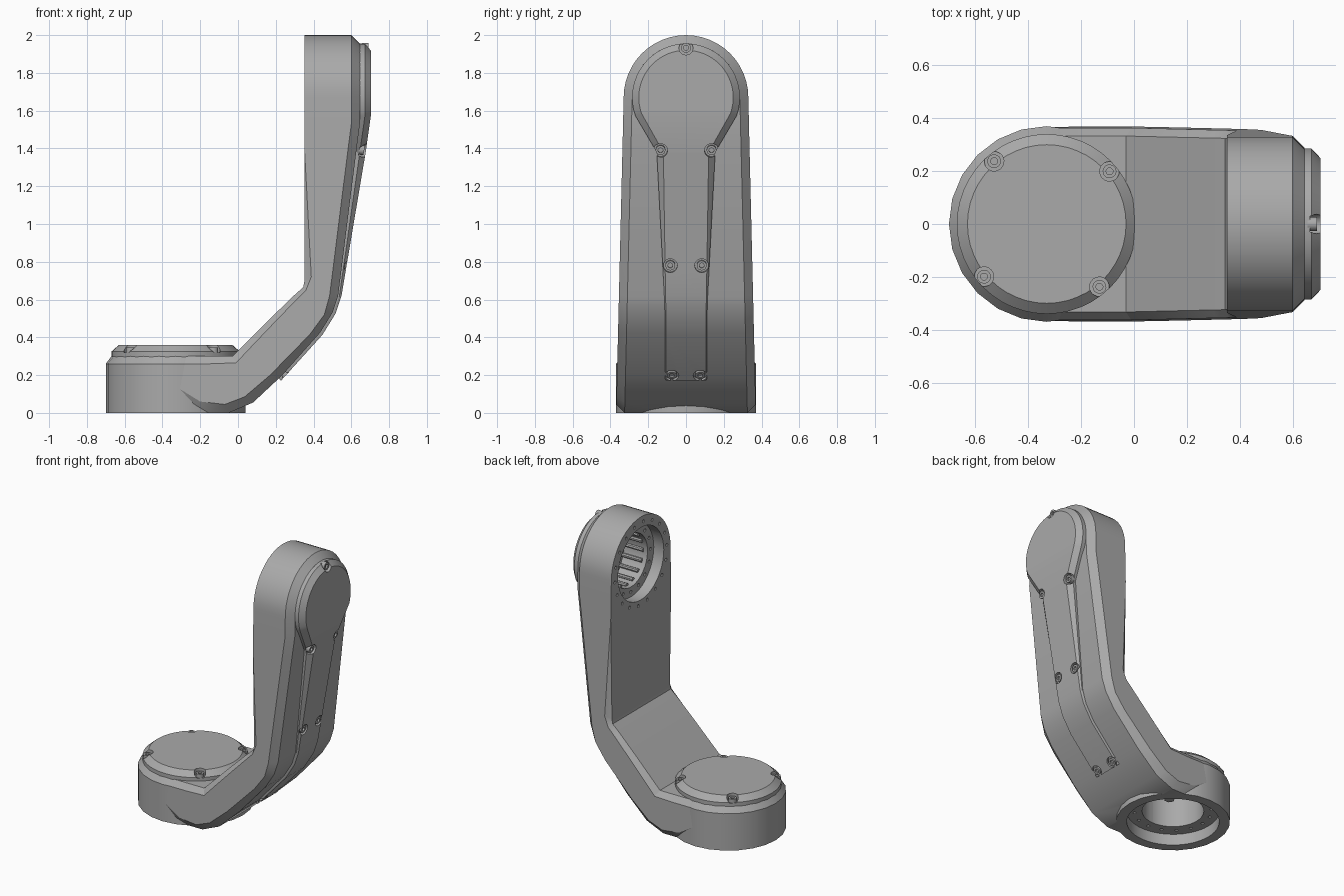
import bpy, bmesh
from math import sin, cos, pi, radians
from mathutils import Matrix, Vector

if "Cube" in bpy.data.objects:
    bpy.data.objects.remove(bpy.data.objects["Cube"])

GREY = (0.40, 0.40, 0.40, 1)
mat = bpy.data.materials.new("machine grey")
mat.use_nodes = True
mat.diffuse_color = GREY
mat.node_tree.nodes["Principled BSDF"].inputs["Base Color"].default_value = GREY

BASE = Vector((-0.33, 0, 0))     # centre of the base joint
HEAD_Z = 1.67                    # height of the upper joint
HEAD = Matrix.Translation((0, 0, HEAD_Z)) @ Matrix.Rotation(pi / 2, 4, 'Y')
FOOT = Matrix.Translation(BASE)


def finish(name, bm):
    bmesh.ops.remove_doubles(bm, verts=bm.verts, dist=0.0005)
    bmesh.ops.recalc_face_normals(bm, faces=bm.faces)
    mesh = bpy.data.meshes.new(name)
    bm.to_mesh(mesh)
    bm.free()
    mesh.materials.append(mat)
    ob = bpy.data.objects.new(name, mesh)
    bpy.context.scene.collection.objects.link(ob)
    return ob


def bridge(bm, rings):
    n = len(rings[0])
    for a, b in zip(rings, rings[1:]):
        for i in range(n):
            j = (i + 1) % n
            bm.faces.new((a[i], a[j], b[j], b[i]))


def loft(name, stations, cap_start=False, cap_end=False):
    """Skin mirrored sections; each rail point is (x, z, half width)."""
    bm = bmesh.new()
    rings = []
    for s in stations:
        pts = [(x, w, z) for x, z, w in s] + [(x, -w, z) for x, z, w in reversed(s)]
        rings.append([bm.verts.new(p) for p in pts])
    bridge(bm, rings)
    if cap_start:
        bm.faces.new(rings[0])
    if cap_end:
        bm.faces.new(rings[-1])
    return finish(name, bm)


def add_lathe(bm, profile, n, matrix):
    """Capped solid of revolution from (radius, height) points."""
    rings = [[bm.verts.new(matrix @ Vector((r * cos(2 * pi * i / n), r * sin(2 * pi * i / n), h)))
              for i in range(n)] for r, h in profile]
    bridge(bm, rings)
    bm.faces.new(rings[0])
    bm.faces.new(rings[-1])


def lathe(name, profile, n, matrices):
    bm = bmesh.new()
    for m in matrices:
        add_lathe(bm, profile, n, m)
    return finish(name, bm)


def activate(ob):
    bpy.ops.object.select_all(action='DESELECT')
    ob.select_set(True)
    bpy.context.view_layer.objects.active = ob


def cut(ob, cutter):
    cutter.hide_render = True
    activate(ob)
    mod = ob.modifiers.new("cut", 'BOOLEAN')
    mod.operation, mod.solver, mod.object = 'DIFFERENCE', 'EXACT', cutter
    bpy.ops.object.modifier_apply(modifier=mod.name)
    bpy.data.objects.remove(cutter)


def ring(frame, radius, count, height=0.0, start=0.0):
    return [frame @ Matrix.Rotation(start + 2 * pi * i / count, 4, 'Z')
            @ Matrix.Translation((radius, 0, height)) for i in range(count)]


def width(z):
    return 0.37 - 0.024 * z


# Arm: inner edge, inner side, outer side and outer edge rails
bends = [
    ((-.33, .30), (-.33, .26), (-.33, .14), (-.33, .01)),
    ((-.15, .30), (-.15, .26), (-.20, .06), (-.15, .00)),
    ((-.03, .30), (-.01, .265), (-.07, .045), (-.05, .00)),
    ((.05, .38), (.07, .35), (.035, .085), (.08, .055)),
    ((.15, .48), (.17, .455), (.17, .20), (.235, .20)),
    ((.30, .625), (.31, .60), (.38, .415), (.435, .425)),
    ((.345, .665), (.36, .65), (.457, .52), (.50, .53)),
    ((.352, .70), (.388, .72), (.485, .62), (.53, .62)),
    ((.352, 1.40), (.352, 1.40), (.583, 1.40), (.628, 1.40)),
    ((.352, 1.53), (.352, 1.53), (.60, 1.53), (.645, 1.53)),
]
sections = []
for a, b, c, d in bends:
    inset = 0.03 if a != b else 0.0
    sections.append([(*a, width(a[1]) - inset), (*b, width(b[1])),
                     (*c, width(c[1])), (*d, width(d[1]) - 0.045)])
for i in range(13):
    t = pi / 2 * (1 - i / 12)
    sections.append([(x, HEAD_Z + r * cos(t), r * sin(t))
                     for x, r in ((.352, .33), (.352, .33), (.60, .33), (.645, .285))])
arm = loft("arm", sections, cap_start=True)

# Base drum with chamfered rim
drum = lathe("base_drum", [(.37, 0), (.37, .26), (.34, .30)], 24, [FOOT])

# Stepped bores and bolt holes of the two joints
foot_bore = [(.30, -.1), (.30, .08), (.20, .08), (.20, .285)]
head_bore = [(.255, .2), (.255, .43), (.185, .43), (.185, .625)]
for ob in (arm, drum):
    cut(ob, lathe("foot_cutter", foot_bore, 48, [FOOT]))
    cut(ob, lathe("foot_pin_cutter", [(.011, -.05), (.011, .11)], 10, ring(FOOT, .25, 16)))
cut(arm, lathe("head_cutter", head_bore, 48, [HEAD]))
pins = ring(HEAD, .29, 18, start=.1) + ring(HEAD, .22, 16)
cut(arm, lathe("head_pin_cutter", [(.011, .3), (.011, .46)], 10, pins))

# Ribs and bosses inside the joints
lathe("head_ribs", [(.014, .46), (.014, .625)], 8, ring(HEAD, .18, 16))
lathe("foot_bosses", [(.035, .24), (.035, .29)], 6, ring(FOOT, .13, 6))

# Round cover on the base
base_cover = lathe("base_cover", [(.34, .285), (.34, .325), (.30, .36)], 48, [FOOT])

# Long cover on the outer side of the arm
sections = []
for i in range(21):
    t = radians(110) * i / 20
    sections.append([(x, HEAD_Z + r * cos(t), r * sin(t))
                     for x, r in ((.61, .285), (.672, .285), (.705, .25))])
sections += [
    [(.57, 1.38, .155), (.645, 1.38, .155), (.676, 1.38, .12)],
    [(.50, .62, .115), (.537, .62, .115), (.548, .62, .108)],
    [(.46, .55, .112), (.505, .53, .112), (.516, .525, .106)],
    [(.40, .45, .110), (.438, .422, .110), (.447, .413, .105)],
    [(.18, .22, .110), (.219, .18, .110), (.228, .171, .105)],
]
arm_cover = loft("arm_cover", sections, cap_end=True)

# Socket bolts seated in round notches
BOLT = [(.026, -.035), (.026, 0), (.013, 0), (.013, -.012)]
NOTCH = [(.037, -.026), (.037, .1)]
foot_bolts = ring(FOOT, .31, 4, .346, radians(40))
seats = [((.692, 0, 1.932), (1, 0, 0))]
for s in (-1, 1):
    seats += [((.668, s * .135, 1.39), (1, 0, -.15)),
              ((.570, s * .083, .78), (1, 0, -.15)),
              ((.252, s * .075, .198), (.7, 0, -.7))]
arm_bolts = [Matrix.Translation(p) @ Vector(n).to_track_quat('Z', 'Y').to_matrix().to_4x4()
             for p, n in seats]
for cover, seats_at, name in ((base_cover, foot_bolts, "base_bolts"),
                              (arm_cover, arm_bolts, "arm_bolts")):
    cut(cover, lathe("notch_cutter", NOTCH, 20, seats_at))
    lathe(name, BOLT, 16, seats_at)

for ob in [o for o in bpy.context.scene.objects if o.type == 'MESH']:
    activate(ob)
    bpy.ops.object.shade_smooth_by_angle(angle=radians(25))
